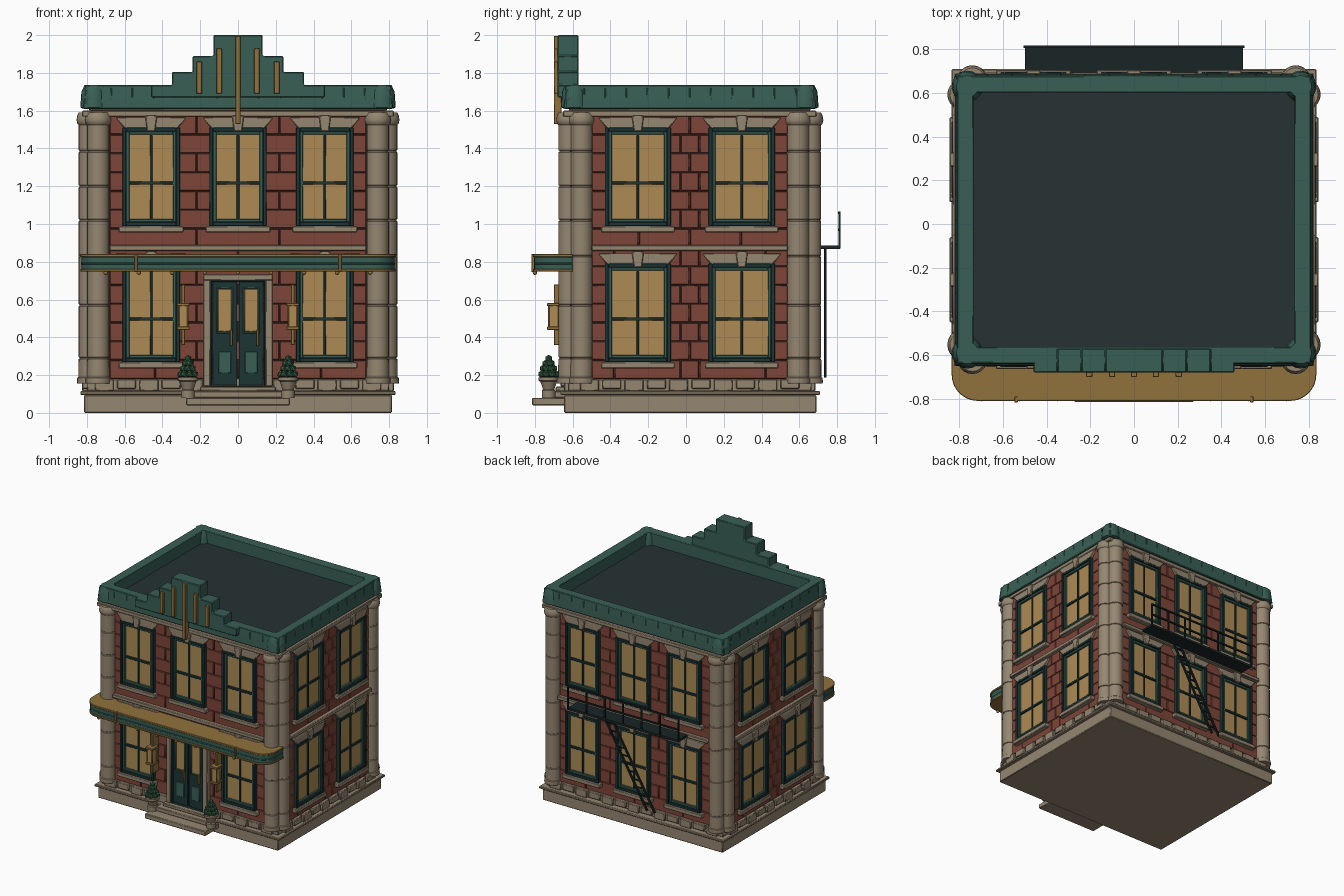
import bpy, bmesh, math
from mathutils import Vector, Matrix

if "Cube" in bpy.data.objects:
    bpy.data.objects.remove(bpy.data.objects["Cube"])

COL = dict(brick=(.21, .06, .04), mortar=(.05, .022, .018), stone=(.30, .24, .165), green=(.04, .115, .09),
           dark=(.012, .035, .035), gold=(.28, .165, .045), glass=(.42, .26, .09), deck=(.02, .032, .032),
           iron=(.01, .018, .018), leaf=(.03, .10, .05))
MATS = {}
for k, c in COL.items():
    MATS[k] = bpy.data.materials.new(k)
    MATS[k].diffuse_color = (*c, 1)
PARTS = {}
CY = 0.02                                   # building centre in y


def part(name, col):
    if name not in PARTS:
        PARTS[name] = (bmesh.new(), col)
    return PARTS[name][0]


def prism(name, col, pts, vec):
    bm = part(name, col)
    a = [bm.verts.new(p) for p in pts]
    b = [bm.verts.new(Vector(p) + Vector(vec)) for p in pts]
    n = len(a)
    bm.faces.new(a)
    bm.faces.new(b[::-1])
    for i in range(n):
        bm.faces.new((a[i], b[i], b[(i + 1) % n], a[(i + 1) % n]))


def box(name, col, x0, x1, y0, y1, z0, z1):
    prism(name, col, [(x0, y0, z0), (x1, y0, z0), (x1, y1, z0), (x0, y1, z0)], (0, 0, z1 - z0))


def lathe(name, col, x, y, prof, seg=20):
    bm = part(name, col)
    rings = [[bm.verts.new((x + r * math.cos(math.tau * i / seg), y + r * math.sin(math.tau * i / seg), z))
              for i in range(seg)] for r, z in prof]
    for a, b in zip(rings, rings[1:]):
        for i in range(seg):
            j = (i + 1) % seg
            bm.faces.new((a[i], a[j], b[j], b[i]))
    bm.faces.new(rings[0][::-1])
    bm.faces.new(rings[-1])


def ball(name, col, p, r, sub=2):
    bmesh.ops.create_icosphere(part(name, col), subdivisions=sub, radius=r, matrix=Matrix.Translation(p))


def beam(name, col, p, q, t):
    p, q = Vector(p), Vector(q)
    m = Matrix.Translation((p + q) / 2) @ (q - p).to_track_quat('Z', 'Y').to_matrix().to_4x4()
    bmesh.ops.create_cube(part(name, col), size=1, matrix=m @ Matrix.Diagonal((t, t, (q - p).length, 1)))


class Side:
    """Wall-local drawing: u along the wall, d outwards from it."""
    def __init__(s, k):
        s.h = .795 if k % 2 else .635
        s.m = Matrix.Translation((0, CY, 0)) @ Matrix.Rotation(k * math.pi / 2, 4, 'Z')

    def poly(s, name, col, pts, d0, d1):
        a = [s.m @ Vector((u, -s.h - d0, z)) for u, z in pts]
        prism(name, col, a, s.m.to_3x3() @ Vector((0, d0 - d1, 0)))

    def box(s, name, col, u0, u1, z0, z1, d0, d1):
        s.poly(name, col, [(u0, z0), (u1, z0), (u1, z1), (u0, z1)], d0, d1)

    def frame(s, name, col, u, w, z0, z1, t, d0, d1):
        for a, b, c, e in ((-w, -w + t, z0, z1), (w - t, w, z0, z1), (-w + t, w - t, z0, z0 + t), (-w + t, w - t, z1 - t, z1)):
            s.box(name, col, u + a, u + b, c, e, d0, d1)

    def window(s, u, z, w):
        s.box('window_glass', 'glass', u - w + .03, u + w - .03, z + .01, z + .5, 0, .014)
        s.frame('window_casing', 'dark', u, w, z, z + .52, .02, 0, .04)
        s.frame('window_sash', 'green', u, w - .02, z + .02, z + .50, .017, 0, .03)
        s.box('window_bars', 'dark', u - .007, u + .007, z + .03, z + .48, 0, .022)
        s.box('window_bars', 'dark', u - w + .03, u + w - .03, z + .218, z + .236, 0, .026)
        s.box('window_sills', 'stone', u - w - .02, u + w + .02, z - .035, z, 0, .05)
        t = z + .51
        s.poly('window_lintels', 'stone', [(u - w + .015, t), (u + w - .015, t), (u + w + .035, t + .065), (u - w - .035, t + .065)], 0, .035)
        s.poly('keystones', 'stone', [(u - .022, t - .01), (u + .022, t - .01), (u + .032, t + .075), (u - .032, t + .075)], 0, .05)


# plinth, ledge, wall core and frieze
box('plinth', 'stone', -.815, .815, CY - .665, CY + .67, 0, .095)
box('plinth_ledge', 'stone', -.835, .835, CY - .685, CY + .69, .095, .115)
box('base_course', 'stone', -.80, .80, CY - .645, CY + .645, .115, .18)
box('wall_core', 'mortar', -.795, .795, CY - .635, CY + .635, .17, 1.58)
box('frieze', 'stone', -.825, .825, CY - .67, CY + .67, 1.568, 1.60)
box('frieze_neck', 'stone', -.79, .79, CY - .64, CY + .64, 1.60, 1.62)

# four walls: brick courses, belt, base blocks and windows
for k in range(4):
    s = Side(k)
    half = .52 if k % 2 else .68
    for r in range(14):
        z = .18 + r * .0995
        cuts = [-.66, -.22, .22, .66] if r % 2 else [-.44, 0, .44]
        if k % 2:
            cuts = [-.27, 0, .27] if r % 2 else [-.4, -.05, .05, .4]
        cuts = [-half] + [c for c in cuts if abs(c) < half - .03] + [half]
        for a, b in zip(cuts, cuts[1:]):
            s.box('brick_courses', 'brick', a + .003, b - .003, z + .002, z + .0975, -.01, .012)
    s.box('belt_course', 'stone', -half, half, .858, .888, 0, .04)
    n = 10 if k % 2 else 13
    for i in range(n):
        u = (i - (n - 1) / 2) * .118
        if k or abs(u) > .2:
            s.box('base_blocks', 'stone', u - .05, u + .05, .115 + .012 * (i % 2), .178, 0, .03)
    for u in ((-.275, .275) if k % 2 else (-.46, 0, .46)):
        for z in (.27, .99):
            if k or u or z > .5:
                s.window(u, z, .175 if k % 2 else .152)
    # cornice seams
    for i in range(-6, 7):
        u = i * .112
        if abs(u) < (.58 if k % 2 else .72):
            s.poly('cornice_ribs', 'green', [(u - .004, 1.625), (u + .004, 1.625), (u + .004, 1.72), (u - .004, 1.72)], 0, .03 if k % 2 == 0 else .022)

# paired corner columns with grooved drums
prof = [(.066, .155), (.068, .165), (.066, .185), (.06, .19)]
for z in (.29, .57, .83, 1.02, 1.20, 1.385):
    prof += [(.059, z - .006), (.054, z - .003), (.054, z + .003), (.059, z + .006)]
prof += [(.059, 1.525), (.066, 1.532), (.07, 1.55), (.066, 1.575), (.058, 1.59)]
for sx in (-1, 1):
    for sy in (-1, 1):
        lathe('corner_columns', 'stone', sx * .74, CY + sy * .637, prof)
        lathe('corner_columns', 'stone', sx * .785, CY + sy * .573, prof)
        lathe('cornice_corners', 'green', sx * .763, CY + sy * .61, [(.06, 1.612), (.072, 1.618), (.066, 1.70), (.05, 1.735)])
        ball('cornice_corners', 'green', (sx * .775, CY + sy * .62, 1.668), .058)

# cornice parapet and roof deck
bm = part('cornice', 'green')
loops = [[bm.verts.new((sx * a, CY + sy * b, z)) for sx, sy in ((-1, -1), (1, -1), (1, 1), (-1, 1))]
         for a, b, z in ((.70, .56, 1.61), (.82, .668, 1.61), (.82, .668, 1.625), (.81, .658, 1.735), (.735, .583, 1.735), (.735, .583, 1.62))]
for a, b in zip(loops, loops[1:] + loops[:1]):
    for i in range(4):
        j = (i + 1) % 4
        bm.faces.new((a[i], a[j], b[j], b[i]))
box('roof_deck', 'deck', -.74, .74, CY - .59, CY + .59, 1.60, 1.635)

# stepped pediment with gold fins
outline = [(.46, 1.67), (.46, 1.735), (.35, 1.735), (.35, 1.805), (.24, 1.805), (.24, 1.89), (.13, 1.89), (.13, 2.0)]
outline += [(-x, z) for x, z in outline[::-1]]
prism('pediment', 'green', [(x, -.68, z) for x, z in outline], (0, .11, 0))
for x, z0, z1 in ((0, 1.53, 1.995), (.1, 1.69, 1.93), (-.1, 1.69, 1.93), (.205, 1.69, 1.86), (-.205, 1.69, 1.86)):
    box('pediment_fins', 'gold', x - .014, x + .014, -.70, -.66, z0, z1)

# rounded entrance canopy
def slab(col, e, z0, z1):
    pts = [(.835 - e, -.60, z0)]
    for i in range(9):
        a = math.pi / 2 * i / 8
        pts.append((.715 + (.12 - e) * math.cos(a), -.69 - (.12 - e) * math.sin(a), z0))
    pts += [(-x, y, z) for x, y, z in pts[::-1]]
    prism('canopy_' + ('band' if col == 'green' else 'trim'), col, pts, (0, 0, z1 - z0))


slab('gold', .0, .825, .84)
slab('green', .006, .76, .825)
slab('gold', .0, .748, .762)
slab('green', .004, .785, .797)
for x in (-.54, .54):
    box('canopy_ribs', 'gold', x - .008, x + .008, -.817, -.79, .745, .842)
for i in range(-4, 5):
    ball('canopy_bulbs', 'gold', (i * .175, -.80, .742), .012)

# entrance steps
box('steps', 'stone', -.275, .275, -.815, -.64, .04, .08)
box('steps', 'stone', -.235, .235, -.73, -.62, .08, .115)
box('steps', 'stone', -.20, .20, -.69, -.61, .115, .14)

# double door
f = Side(0)
for a, b in ((-.185, -.145), (.145, .185)):
    f.box('door_surround', 'stone', a, b, .14, .73, 0, .05)
f.box('door_surround', 'stone', -.185, .185, .70, .735, 0, .055)
f.frame('door_frame', 'dark', 0, .15, .13, .705, .012, 0, .042)
for u in (-.07, .07):
    f.box('door_leaves', 'dark', u - .066, u + .066, .145, .695, 0, .026)
    f.box('door_glass', 'glass', u - .036, u + .036, .43, .655, 0, .032)
    f.frame('door_glazing_frame', 'green', u, .044, .42, .665, .008, 0, .036)
    f.box('door_panels', 'green', u - .033, u + .033, .21, .325, 0, .034)
    f.box('door_handles', 'gold', u + .028, u + .040, .355, .44, .02, .05)

# wall lanterns and potted shrubs
for x in (-.29, .29):
    box('lantern_brackets', 'gold', x - .01, x + .01, -.70, -.62, .36, .68)
    box('lantern_glass', 'glass', x - .022, x + .022, -.725, -.67, .45, .57)
    for z in (.44, .565):
        box('lantern_frames', 'gold', x - .034, x + .034, -.735, -.655, z, z + .017)
    for a in (-.024, .024):
        for y in (-.727, -.672):
            beam('lantern_frames', 'gold', (x + a, y, .45), (x + a, y, .57), .009)
    px = .265 * x / .29
    lathe('plant_pots', 'stone', px, -.727, [(.035, .08), (.036, .118), (.03, .125), (.044, .165), (.054, .172), (.054, .188), (.04, .19)])
    for z, n, rad in ((.205, 7, .038), (.235, 6, .027), (.262, 4, .016), (.287, 1, 0)):
        for i in range(n):
            a = math.tau * i / n + z * 20
            ball('shrubs', 'leaf', (px + rad * math.cos(a), -.727 + rad * math.sin(a), z), .021, 1)

# rear fire escape: platform, railing, ladder
box('escape_platform', 'iron', -.5, .5, .66, .815, .868, .886)
for z in (.97, 1.06):
    beam('escape_railing', 'iron', (-.505, .812, z), (.505, .812, z), .012)
for i in range(7):
    x = -.5 + i / 6
    beam('escape_railing', 'iron', (x, .812, .87), (x, .812, 1.06), .011)
for o in (-.035, .035):
    beam('escape_ladder', 'iron', (.2 + o, .737, .875), (-.2 + o, .737, .19), .014)
for i in range(1, 12):
    t = i / 12
    x, z = .2 - .4 * t, .875 - .685 * t
    beam('escape_ladder', 'iron', (x - .035, .737, z), (x + .035, .737, z), .01)

# turn collected parts into objects
ROUND = ('corner_columns', 'cornice_corners', 'plant_pots', 'shrubs', 'canopy_bulbs')
for name, (bm, col) in PARTS.items():
    bmesh.ops.recalc_face_normals(bm, faces=bm.faces)
    me = bpy.data.meshes.new(name)
    bm.to_mesh(me)
    bm.free()
    me.materials.append(MATS[col])
    ob = bpy.data.objects.new(name, me)
    bpy.context.collection.objects.link(ob)
    bpy.ops.object.select_all(action='DESELECT')
    ob.select_set(True)
    bpy.context.view_layer.objects.active = ob
    bpy.ops.object.shade_smooth_by_angle(angle=math.radians(35))
    if name not in ROUND and not name.startswith('escape'):
        b = ob.modifiers.new('soft_edges', 'BEVEL')
        b.width = .005 if col == 'stone' or name in ('pediment', 'cornice') else .0025
        b.segments = 1
        b.limit_method = 'ANGLE'

for m in bpy.data.materials:
    if m.users and not m.is_grease_pencil:
        m.use_nodes = True
        m.node_tree.nodes["Principled BSDF"].inputs["Base Color"].default_value = m.diffuse_color
